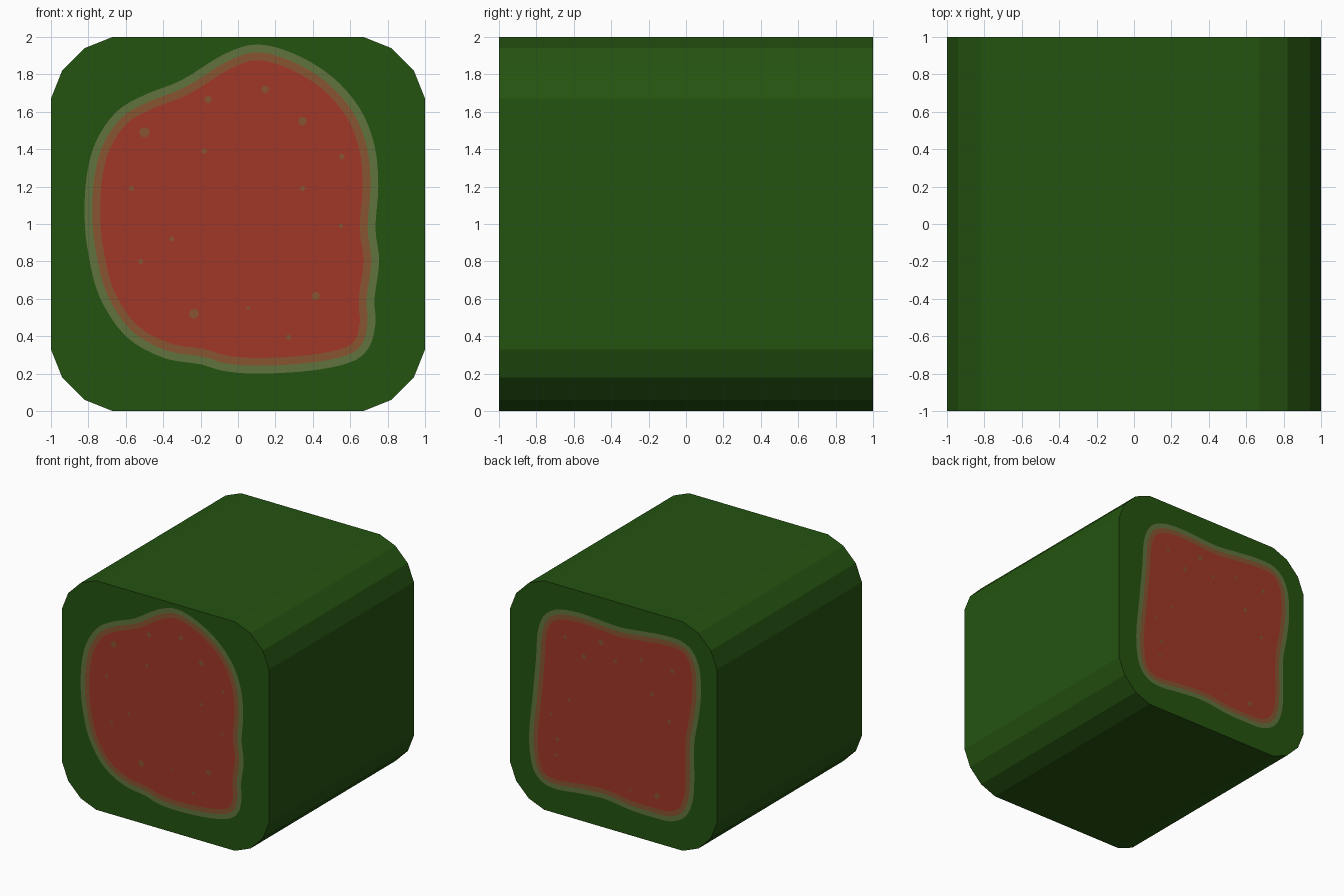
import bpy, bmesh, math
from mathutils import Vector

if "Cube" in bpy.data.objects:
    bpy.data.objects.remove(bpy.data.objects["Cube"])


def material(name, rgb):
    m = bpy.data.materials.new(name)
    m.diffuse_color = (*rgb, 1)
    m.use_nodes = True
    m.node_tree.nodes["Principled BSDF"].inputs["Base Color"].default_value = m.diffuse_color
    return m


GREEN = material("dark green rind", (0.018, 0.088, 0.0055))
PALE = material("pale green rind", (0.118, 0.172, 0.048))
BROWN = material("brown olive", (0.245, 0.092, 0.030))
RED = material("red flesh", (0.350, 0.039, 0.020))


def smooth_loop(pts, steps=4):
    """Closed Catmull-Rom curve through the points."""
    pts = [Vector(p) for p in pts]
    n, out = len(pts), []
    for i in range(n):
        a, b, c, d = (pts[(i + k) % n] for k in (-1, 0, 1, 2))
        for s in range(steps):
            t = s / steps
            out.append(0.5 * (2 * b + (c - a) * t + (2 * a - 5 * b + 4 * c - d) * t ** 2
                              + (3 * b - a - 3 * c + d) * t ** 3))
    return out


def inset(loop, dist):
    """Move a loop inwards by a fixed distance."""
    n = len(loop)
    area = sum(loop[i - 1].x * loop[i].y - loop[i].x * loop[i - 1].y for i in range(n))
    sign = 1 if area > 0 else -1
    out = []
    for i in range(n):
        t = (loop[(i + 1) % n] - loop[i - 1]).normalized()
        out.append(loop[i] + Vector((-t.y, t.x)) * dist * sign)
    return out


def fill(bm, loops, y):
    """Fill the area between the first loop and the hole loops on an end face."""
    edges = []
    for loop in loops:
        vs = [bm.verts.new((p[0], y, p[1])) for p in loop]
        edges += [bm.edges.new((vs[i - 1], vs[i])) for i in range(len(vs))]
    new = bmesh.ops.triangle_fill(bm, edges=edges, use_beauty=True, normal=(0, y, 0))
    for f in new["geom"]:
        if isinstance(f, bmesh.types.BMFace):
            f.normal_update()
            if f.normal.y * y < 0:
                f.normal_flip()


def finish(bm, name, mat):
    bmesh.ops.remove_doubles(bm, verts=bm.verts[:], dist=1e-5)
    me = bpy.data.meshes.new(name)
    bm.to_mesh(me)
    bm.free()
    me.materials.append(mat)
    bpy.context.collection.objects.link(bpy.data.objects.new(name, me))


def plate(name, mat, loops, y):
    bm = bmesh.new()
    fill(bm, loops, y)
    finish(bm, name, mat)


# Block cross-section: square with three-sided rounded corners
corner = [(1, 0.67), (0.94, 0.82), (0.82, 0.94), (0.67, 1)]
profile = []
for k in range(4):
    c, s = round(math.cos(k * math.pi / 2)), round(math.sin(k * math.pi / 2))
    profile += [(x * c - z * s, 1 + x * s + z * c) for x, z in corner]

# Flesh outlines on the two cut ends
front_outline = [
    (0.10, 1.96), (0.30, 1.91), (0.50, 1.79), (0.65, 1.62), (0.73, 1.42), (0.75, 1.20),
    (0.735, 0.98), (0.755, 0.80), (0.73, 0.60), (0.735, 0.47), (0.70, 0.34), (0.60, 0.26),
    (0.38, 0.215), (0.10, 0.20), (-0.08, 0.215), (-0.20, 0.25), (-0.40, 0.285), (-0.60, 0.40),
    (-0.74, 0.61), (-0.80, 0.84), (-0.82, 1.03), (-0.81, 1.25), (-0.76, 1.44), (-0.65, 1.60),
    (-0.50, 1.69), (-0.30, 1.77), (-0.08, 1.905)]
back_outline = [
    (0.52, 1.79), (0.66, 1.71), (0.73, 1.55), (0.75, 1.29), (0.78, 0.98), (0.815, 0.62),
    (0.79, 0.37), (0.71, 0.25), (0.565, 0.21), (0.32, 0.235), (0.08, 0.25), (-0.16, 0.22),
    (-0.35, 0.215), (-0.55, 0.225), (-0.69, 0.30), (-0.76, 0.44), (-0.78, 0.63), (-0.78, 0.96),
    (-0.82, 1.19), (-0.845, 1.41), (-0.83, 1.63), (-0.76, 1.77), (-0.64, 1.83), (-0.45, 1.83),
    (-0.26, 1.81), (-0.06, 1.79), (0.13, 1.80), (0.32, 1.81)]

# Seeds: x, z, radius
front_seeds = [
    (-0.50, 1.49, 0.028), (-0.16, 1.665, 0.02), (0.145, 1.72, 0.02), (0.345, 1.55, 0.024),
    (-0.18, 1.39, 0.015), (0.555, 1.36, 0.015), (-0.57, 1.19, 0.014), (0.345, 1.19, 0.014),
    (0.55, 0.99, 0.012), (-0.355, 0.92, 0.013), (-0.52, 0.80, 0.014), (0.415, 0.615, 0.022),
    (-0.235, 0.52, 0.027), (0.27, 0.395, 0.014), (0.055, 0.55, 0.010)]
back_seeds = [
    (0.47, 1.56, 0.016), (0.285, 1.44, 0.022), (0.12, 1.61, 0.024), (-0.02, 1.48, 0.016),
    (-0.27, 1.56, 0.016), (-0.565, 1.54, 0.02), (-0.37, 1.286, 0.02), (-0.54, 1.09, 0.018),
    (0.43, 1.02, 0.012), (0.60, 0.85, 0.014), (0.54, 0.65, 0.016), (0.555, 0.51, 0.014),
    (-0.16, 0.39, 0.012), (-0.42, 0.41, 0.026)]

# Outer rind: long sides, plus the green border of each end
rind = bmesh.new()
ends = [[rind.verts.new((x, y, z)) for x, z in profile] for y in (-1, 1)]
for i in range(len(profile)):
    rind.faces.new((ends[0][i - 1], ends[0][i], ends[1][i], ends[1][i - 1]))

# Cut ends: pale band, brown band, red flesh and seeds
for side, y, outline, seeds in (("front", -1, front_outline, front_seeds),
                                ("back", 1, back_outline, back_seeds)):
    outer = smooth_loop(outline)
    middle = inset(outer, 0.042)
    inner = inset(middle, 0.042)
    spots = [[(x + r * math.cos(a * math.pi / 4 + x), z + r * math.sin(a * math.pi / 4 + x))
              for a in range(8)] for x, z, r in seeds]
    fill(rind, [profile, outer], y)
    plate(side + "_pale_band", PALE, [outer, middle], y)
    plate(side + "_brown_band", BROWN, [middle, inner], y)
    plate(side + "_flesh", RED, [inner] + spots, y)
    bm = bmesh.new()
    for spot in spots:
        fill(bm, [spot], y)
    finish(bm, side + "_seeds", BROWN)

finish(rind, "rind", GREEN)
